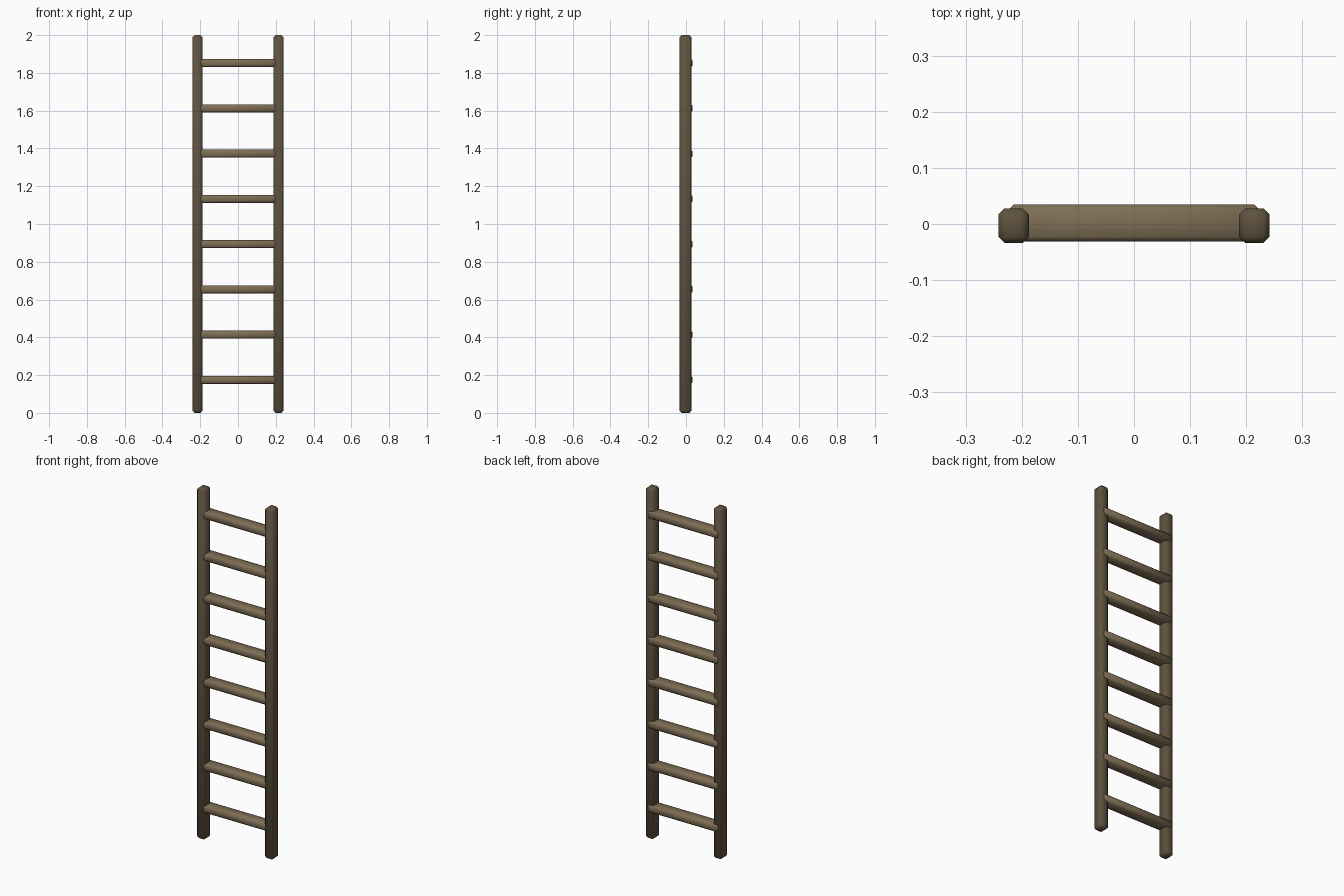
import bpy

if "Cube" in bpy.data.objects:
    bpy.data.objects.remove(bpy.data.objects["Cube"])

def material(name, color):
    m = bpy.data.materials.new(name)
    m.diffuse_color = color
    m.use_nodes = True
    m.node_tree.nodes["Principled BSDF"].inputs["Base Color"].default_value = m.diffuse_color
    return m

rail_wood = material("dark_wood", (0.115, 0.085, 0.05, 1))
rung_wood = material("light_wood", (0.21, 0.155, 0.09, 1))

def beam(name, center, size, bevel, mat):
    """Box with chamfered edges and softened shading."""
    bpy.ops.mesh.primitive_cube_add(size=1, location=center)
    o = bpy.context.object
    o.name = name
    o.scale = size
    bpy.ops.object.transform_apply(location=False, rotation=False, scale=True)
    mod = o.modifiers.new("chamfer", 'BEVEL')
    mod.width = bevel
    mod.segments = 1
    mod.limit_method = 'NONE'
    o.data.materials.append(mat)
    bpy.ops.object.shade_smooth()
    return o

# Upright side rails
for side, x in (("left", -0.2145), ("right", 0.2145)):
    beam(side + "_rail", (x, -0.003, 1.0), (0.054, 0.062, 2.0), 0.011, rail_wood)

# Eight evenly spaced rungs, set slightly back so they stand proud at the rear
for i in range(8):
    z = 0.175 + i * (1.852 - 0.175) / 7
    beam(f"rung_{i + 1}", (0, 0.002, z), (0.444, 0.066, 0.042), 0.008, rung_wood)
